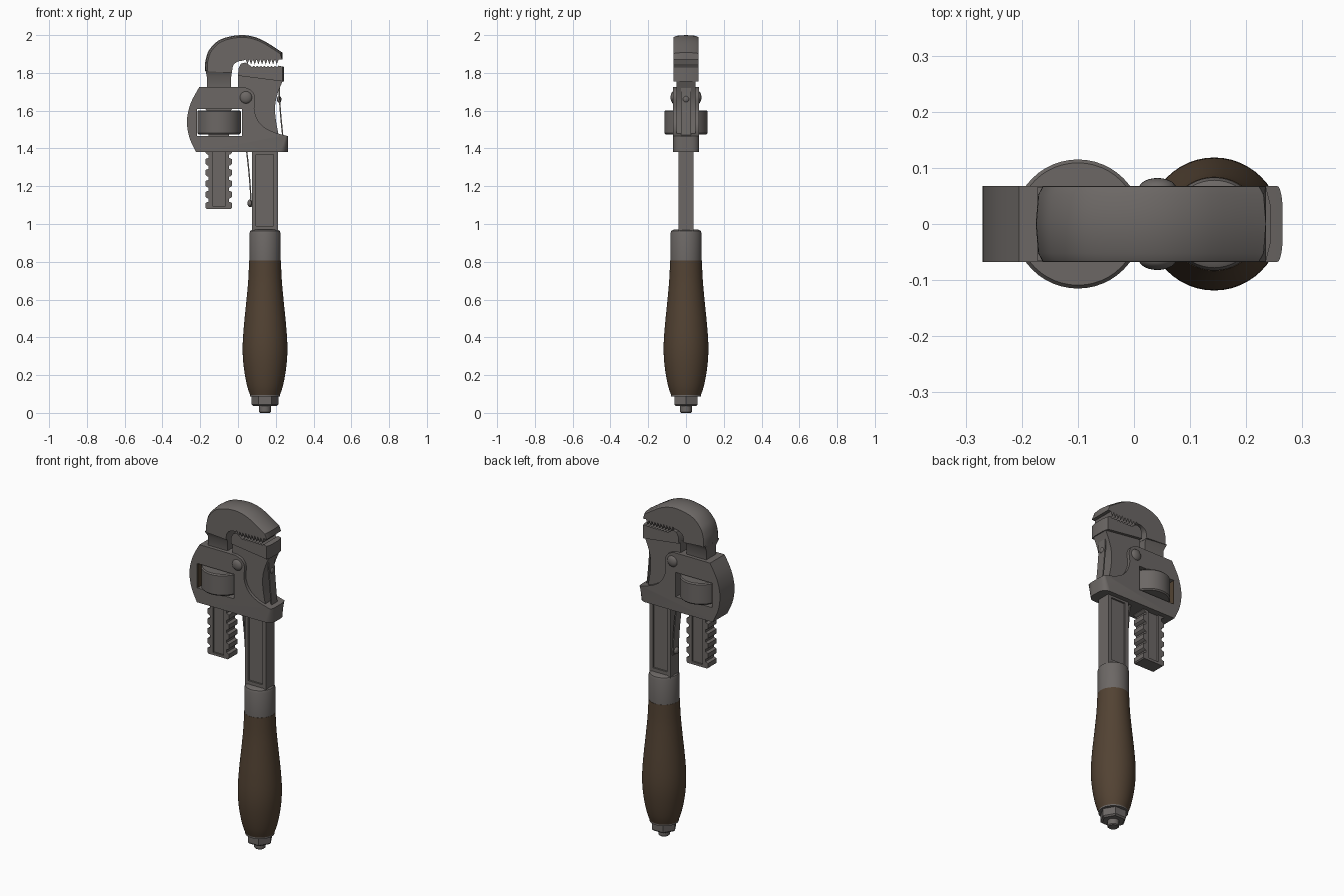
import bpy, bmesh, math
from mathutils import Vector

if "Cube" in bpy.data.objects:
    bpy.data.objects.remove(bpy.data.objects["Cube"])


def material(name, rgb):
    m = bpy.data.materials.new(name)
    m.diffuse_color = (*rgb, 1)
    m.use_nodes = True
    m.node_tree.nodes["Principled BSDF"].inputs["Base Color"].default_value = m.diffuse_color
    return m


STEEL = material("dark_steel", (0.150, 0.137, 0.130))
WOOD = material("brown_wood", (0.085, 0.055, 0.033))


def finish(bm, name, mat, angle=35):
    bmesh.ops.recalc_face_normals(bm, faces=bm.faces)
    me = bpy.data.meshes.new(name)
    bm.to_mesh(me)
    bm.free()
    me.materials.append(mat)
    ob = bpy.data.objects.new(name, me)
    bpy.context.collection.objects.link(ob)
    smooth(ob, angle)
    return ob


def activate(ob):
    bpy.ops.object.select_all(action='DESELECT')
    ob.select_set(True)
    bpy.context.view_layer.objects.active = ob


def smooth(ob, angle=35):
    activate(ob)
    bpy.ops.object.shade_smooth_by_angle(angle=math.radians(angle))


def loft(loops):
    bm = bmesh.new()
    rings = [[bm.verts.new(p) for p in lp] for lp in loops]
    n = len(rings[0])
    for a, b in zip(rings, rings[1:]):
        for i in range(n):
            j = (i + 1) % n
            bm.faces.new((a[i], a[j], b[j], b[i]))
    bm.faces.new(rings[0])
    bm.faces.new(rings[-1])
    return bm


def prism(profile, half):
    return loft([[(x, y, z) for x, z in profile] for y in (-half, half)])


def box(x0, x1, y0, y1, z0, z1):
    return loft([[(x0, y, z0), (x1, y, z0), (x1, y, z1), (x0, y, z1)] for y in (y0, y1)])


def curve(pts, steps=6):
    """Smooth curve through the points."""
    p = [Vector(q) for q in (pts[0], *pts, pts[-1])]
    out = []
    for a, b, c, d in zip(p, p[1:], p[2:], p[3:]):
        for k in range(steps):
            t = k / steps
            v = 0.5 * (2 * b + (c - a) * t + (2 * a - 5 * b + 4 * c - d) * t * t
                       + (3 * b - a - 3 * c + d) * t ** 3)
            out.append(tuple(v))
    return out + [tuple(pts[-1])]


def lathe(name, prof, mat, cx, n=48, angle=35):
    loops = [[(cx + r * math.cos(2 * math.pi * i / n), r * math.sin(2 * math.pi * i / n), z)
              for i in range(n)] for r, z in prof]
    return finish(loft(loops), name, mat, angle)


def cut(ob, *boxes):
    for b in boxes:
        c = finish(box(*b), "cutter", STEEL)
        m = ob.modifiers.new("cut", 'BOOLEAN')
        m.operation, m.solver, m.object = 'DIFFERENCE', 'EXACT', c
        activate(ob)
        bpy.ops.object.modifier_apply(modifier=m.name)
        bpy.data.objects.remove(c)
    smooth(ob)


def teeth(x0, x1, n, base, tip):
    """Saw-tooth edge points from x0 to x1."""
    s = (x1 - x0) / n
    return [p for i in range(n) for p in ((x0 + i * s, base), (x0 + (i + 0.5) * s, tip))] + [(x1, base)]


HX = 0.143  # handle axis

# Hook jaw: crowned outer arc, toothed inner edge
outer = curve([(-0.175, 1.81), (-0.172, 1.865), (-0.15, 1.925), (-0.09, 1.978), (0.02, 2.0),
               (0.12, 1.978), (0.235, 1.908)])
inner = ([(0.235, 1.872)] + teeth(0.215, 0.04, 9, 1.872, 1.845)
         + curve([(0.03, 1.865), (0.0, 1.86), (-0.025, 1.84), (-0.032, 1.80)], 4))
loops = []
for y, s in ((-0.067, 0.94), (-0.052, 0.98), (0, 1.0), (0.052, 0.98), (0.067, 0.94)):
    lp = [(0.03 + (x - 0.03) * s, y, 1.80 + (z - 1.80) * s) for x, z in outer]
    loops.append(lp + [(x, y, z) for x, z in inner])
finish(loft(loops), "hook_jaw", STEEL)

# Hook collar tapering down to the shank
finish(loft([[(x0, -w, z), (x1, -w, z), (x1, w, z), (x0, w, z)] for x0, x1, w, z in
             ((-0.165, -0.036, 0.046, 1.70), (-0.165, -0.036, 0.046, 1.78),
              (-0.172, -0.032, 0.066, 1.812))]), "hook_collar", STEEL)

# Toothed shank with recessed panels
right, left = [], []
pitch = 0.058
for i in range(11):
    z = 1.08 + i * pitch
    for dx, dz in ((0.006, 0), (0, 0.006), (0, 0.032), (0.016, 0.038), (0.016, 0.054)):
        right.append((-0.032 - dx, z + dz))
        left.append((-0.172 + dx, z + dz))
shank = finish(prism(right + left[::-1], 0.040), "threaded_shank", STEEL)
cut(shank, (-0.135, -0.066, -0.06, -0.030, 1.095, 1.45),
    (-0.135, -0.066, 0.030, 0.06, 1.095, 1.45))

# Housing with a through window for the nut
outline = (curve([(-0.222, 1.38), (-0.258, 1.46), (-0.27, 1.55), (-0.25, 1.64), (-0.205, 1.725)])
           + curve([(0.03, 1.725), (0.07, 1.708), (0.09, 1.67), (0.087, 1.60), (0.115, 1.535),
                    (0.175, 1.492), (0.265, 1.465)]) + [(0.265, 1.38)])
bm = prism(outline, 0.068)
ends = [e for e in bm.edges if all(v.co.x > 0.26 for v in e.verts)
        and abs(e.verts[0].co.y - e.verts[1].co.y) < 0.01]
bmesh.ops.bevel(bm, geom=ends, offset=0.045, segments=6, profile=0.5, affect='EDGES')
housing = finish(bm, "housing", STEEL)
cut(housing, (-0.22, 0.02, -0.2, 0.2, 1.465, 1.61))
finish(box(-0.22, -0.217, -0.066, 0.066, 1.466, 1.609), "window_lining", WOOD)

# Adjusting nut
lathe("adjusting_nut", [(0.109, 1.475), (0.115, 1.482), (0.115, 1.595), (0.109, 1.602)],
      STEEL, -0.10)

# Fixed jaw: head with small teeth, taper and neck
head = ([(0.0, 1.785), (0.003, 1.825), (0.015, 1.848), (0.038, 1.855)]
        + teeth(0.065, 0.215, 8, 1.838, 1.830) + [(0.243, 1.832), (0.243, 1.755)])
loops = []
for y, d in ((-0.067, 0.008), (-0.035, 0), (0.035, 0), (0.067, 0.008)):
    loops.append([(x - d * (x > 0.24), y, z) for x, z in head])
finish(loft(loops), "fixed_jaw_head", STEEL)
neck = ([(0.0, 1.79), (0.0, 1.64), (0.03, 1.625), (0.03, 1.50), (0.073, 1.40), (0.205, 1.40)]
        + curve([(0.213, 1.48), (0.198, 1.57), (0.198, 1.64), (0.213, 1.70), (0.238, 1.76)]))
finish(prism(neck, 0.050), "fixed_jaw_neck", STEEL)

# Handle bar with recessed panels
bar = finish(box(0.073, 0.211, -0.04, 0.04, 0.95, 1.45), "handle_bar", STEEL)
cut(bar, (0.095, 0.189, -0.06, -0.030, 0.99, 1.368), (0.095, 0.189, 0.030, 0.06, 0.99, 1.368))


# Leaf springs and rivets
def spring(name, pts):
    path = curve(pts)
    finish(prism(path + [(x + 0.007, z) for x, z in reversed(path)], 0.026), name, STEEL)


def rivet(name, loc, scale):
    bm = bmesh.new()
    bmesh.ops.create_uvsphere(bm, u_segments=24, v_segments=12, radius=1)
    for v in bm.verts:
        v.co = Vector(loc) + Vector(a * b for a, b in zip(v.co, scale))
    finish(bm, name, STEEL, 60)


spring("front_spring", [(0.214, 1.72), (0.217, 1.65), (0.224, 1.56), (0.234, 1.46)])
spring("rear_spring", [(0.066, 1.09), (0.064, 1.15), (0.056, 1.26), (0.042, 1.39)])
rivet("front_spring_rivet", (0.218, 0, 1.66), (0.012, 0.018, 0.018))
rivet("rear_spring_rivet", (0.064, 0, 1.11), (0.014, 0.02, 0.02))
for side, s in (("front", -1), ("back", 1)):
    rivet(side + "_pivot", (0.042, s * 0.064, 1.67), (0.033, 0.018, 0.033))

# Ferrule, wooden grip and end nut
lathe("ferrule", [(0.083, 0.805), (0.083, 0.95), (0.078, 0.963), (0.066, 0.97)], STEEL, HX)
lathe("wooden_grip", curve([(0.078, 0.092), (0.094, 0.14), (0.108, 0.21), (0.117, 0.29),
                            (0.118, 0.37), (0.111, 0.47), (0.099, 0.59), (0.089, 0.70),
                            (0.084, 0.806)], 4), WOOD, HX)
lathe("washer", [(0.079, 0.086), (0.079, 0.095)], STEEL, HX)
lathe("hex_nut", [(0.062, 0.036), (0.071, 0.044), (0.071, 0.088)], STEEL, HX, 6, 20)
lathe("rod_end", [(0.026, 0.0), (0.031, 0.005), (0.031, 0.04)], STEEL, HX, 24)
